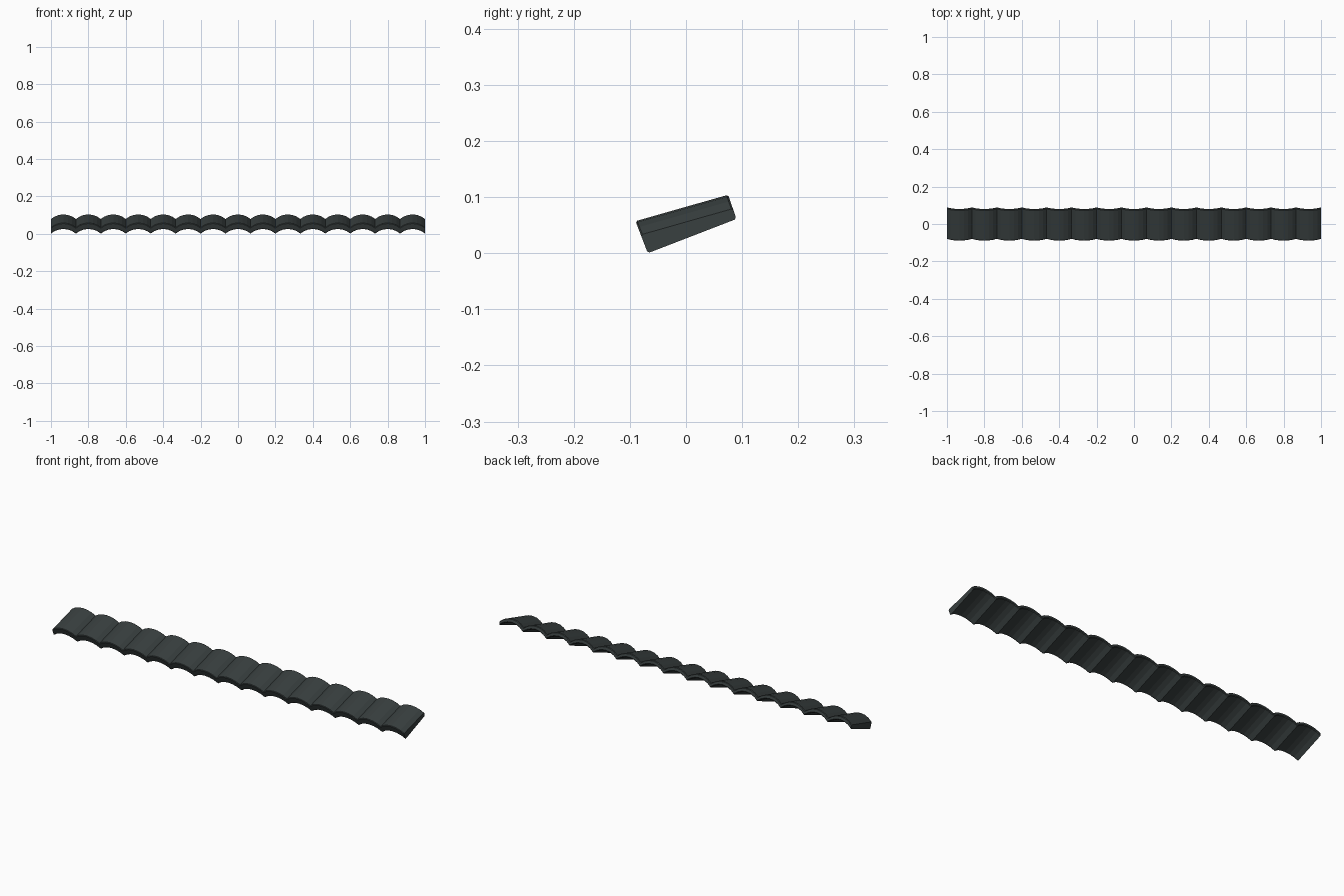
import bpy, bmesh, math

if "Cube" in bpy.data.objects:
    bpy.data.objects.remove(bpy.data.objects["Cube"])

COUNT = 15
WIDTH = 2 / COUNT
SEGS = 6

mat = bpy.data.materials.new("dark slate")
mat.diffuse_color = (0.040, 0.050, 0.050, 1)
mat.use_nodes = True
mat.node_tree.nodes["Principled BSDF"].inputs["Base Color"].default_value = mat.diffuse_color


def arch(rise):
    """Points (x, drop below crown) of a circular arc spanning one tile."""
    half = WIDTH / 2
    r = (half ** 2 + rise ** 2) / (2 * rise)
    a = math.asin(half / r)
    return [(r * math.sin(t), r - r * math.cos(t))
            for t in (-a + 2 * a * i / SEGS for i in range(SEGS + 1))]


def end_section(bm, crown, foot, rise, x0):
    """Closed arched cross-section on the tilted plane through crown and foot (y, z)."""
    dy, dz = foot[0] - crown[0], foot[1] - crown[1]
    length = math.hypot(dy, dz)
    dy, dz = dy / length, dz / length
    thick = length - rise
    pts = arch(rise)
    outer = [(x, d) for x, d in pts]
    inner = [(x, d + thick) for x, d in reversed(pts)]
    return [bm.verts.new((x0 + x, crown[0] + dy * d, crown[1] + dz * d))
            for x, d in outer + inner]


# Row of tapered barrel tiles, sloping up to the back
for k in range(COUNT):
    x0 = -1 + WIDTH * (k + 0.5)
    bm = bmesh.new()
    front = end_section(bm, (-0.090, 0.057), (-0.068, 0.000), 0.026, x0)
    back = end_section(bm, (0.075, 0.104), (0.090, 0.061), 0.026, x0)
    n = len(front)
    for i in range(n):
        j = (i + 1) % n
        bm.faces.new((front[i], front[j], back[j], back[i]))
    for ring in (front, back):              # end caps as strips of quads
        for i in range(SEGS):
            bm.faces.new((ring[i], ring[i + 1], ring[n - 2 - i], ring[n - 1 - i]))
    bmesh.ops.recalc_face_normals(bm, faces=bm.faces)
    # soften the rims of both ends
    rims = [e for e in bm.edges if len(e.link_faces) == 2
            and e.calc_face_angle(0) > 1.2
            and abs(e.verts[0].co.x - e.verts[1].co.x) > 0.005]
    bmesh.ops.bevel(bm, geom=rims, offset=0.003, segments=1, affect='EDGES')
    me = bpy.data.meshes.new("roof_tile")
    bm.to_mesh(me)
    bm.free()
    me.materials.append(mat)
    ob = bpy.data.objects.new("roof_tile_%02d" % (k + 1), me)
    bpy.context.collection.objects.link(ob)
